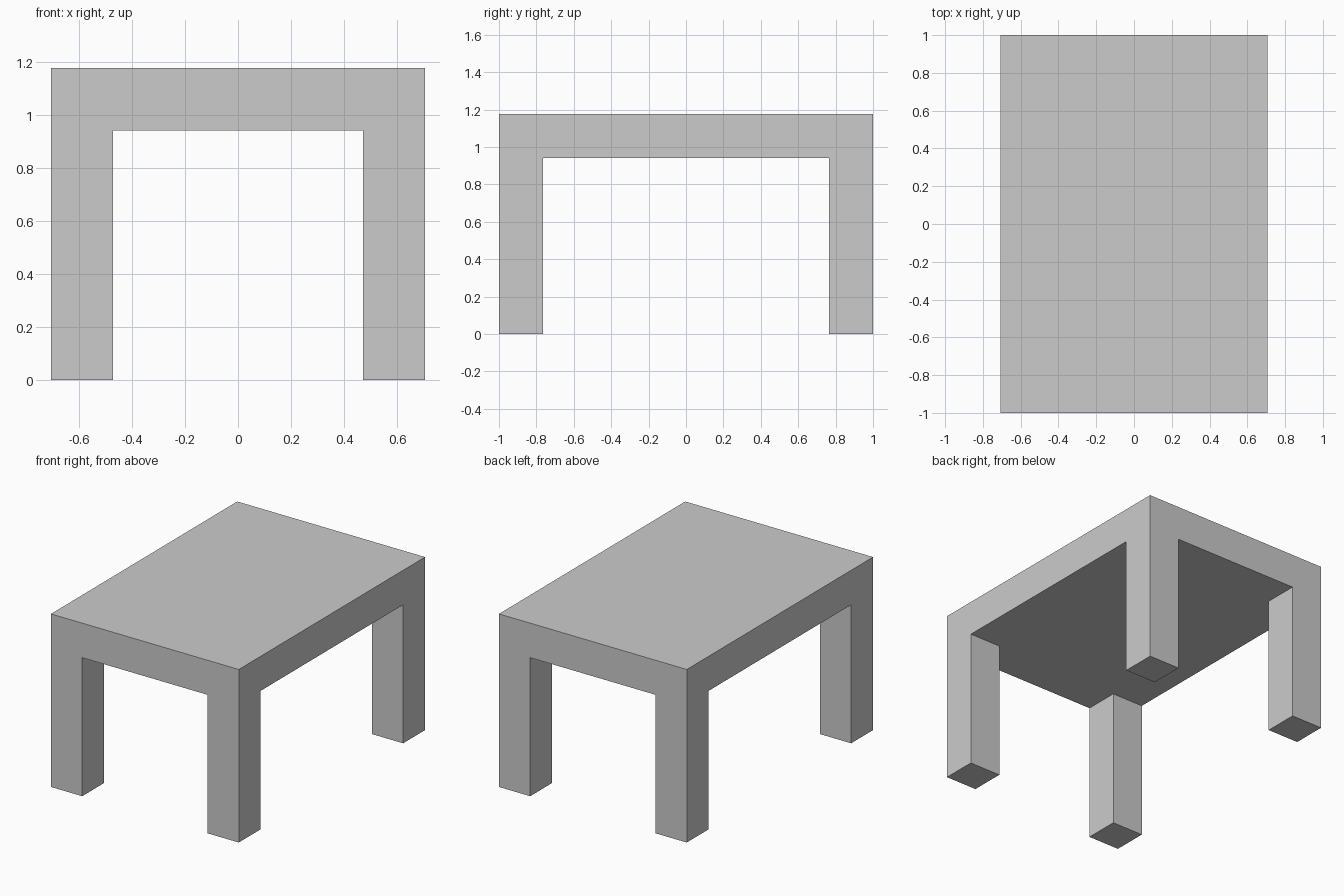
import bpy
import bmesh
from mathutils import Matrix, Vector

if "Cube" in bpy.data.objects:
    bpy.data.objects.remove(bpy.data.objects["Cube"])

HX, HY = 0.706, 1.0      # half width, half depth
HEIGHT = 1.176
LEG = 0.235              # square leg side, also the slab thickness
SLAB_Z = HEIGHT - LEG    # underside of the top

bm = bmesh.new()

# Table top slab
size = Matrix.Diagonal((2 * HX, 2 * HY, LEG, 1))
bmesh.ops.create_cube(bm, size=1, matrix=Matrix.Translation((0, 0, HEIGHT - LEG / 2)) @ size)

# Cut the slab along the inner leg lines
for axis, half in ((Vector((1, 0, 0)), HX), (Vector((0, 1, 0)), HY)):
    for side in (-1, 1):
        bmesh.ops.bisect_plane(bm, geom=bm.verts[:] + bm.edges[:] + bm.faces[:],
                               plane_co=axis * side * (half - LEG), plane_no=axis)

# Legs: extrude the four underside corners down to the floor
bm.normal_update()
corners = []
for f in bm.faces:
    c = f.calc_center_median()
    if f.normal.z < -0.9 and abs(c.x) > HX - LEG and abs(c.y) > HY - LEG:
        corners.append(f)
for f in bmesh.ops.extrude_discrete_faces(bm, faces=corners)["faces"]:
    bmesh.ops.translate(bm, verts=f.verts[:], vec=(0, 0, -SLAB_Z))

# Merge flat seams so top and legs are one flush body
bmesh.ops.dissolve_limit(bm, angle_limit=0.01, verts=bm.verts[:], edges=bm.edges[:])
bmesh.ops.recalc_face_normals(bm, faces=bm.faces[:])

mesh = bpy.data.meshes.new("table")
bm.to_mesh(mesh)
bm.free()
bpy.context.collection.objects.link(bpy.data.objects.new("table", mesh))
